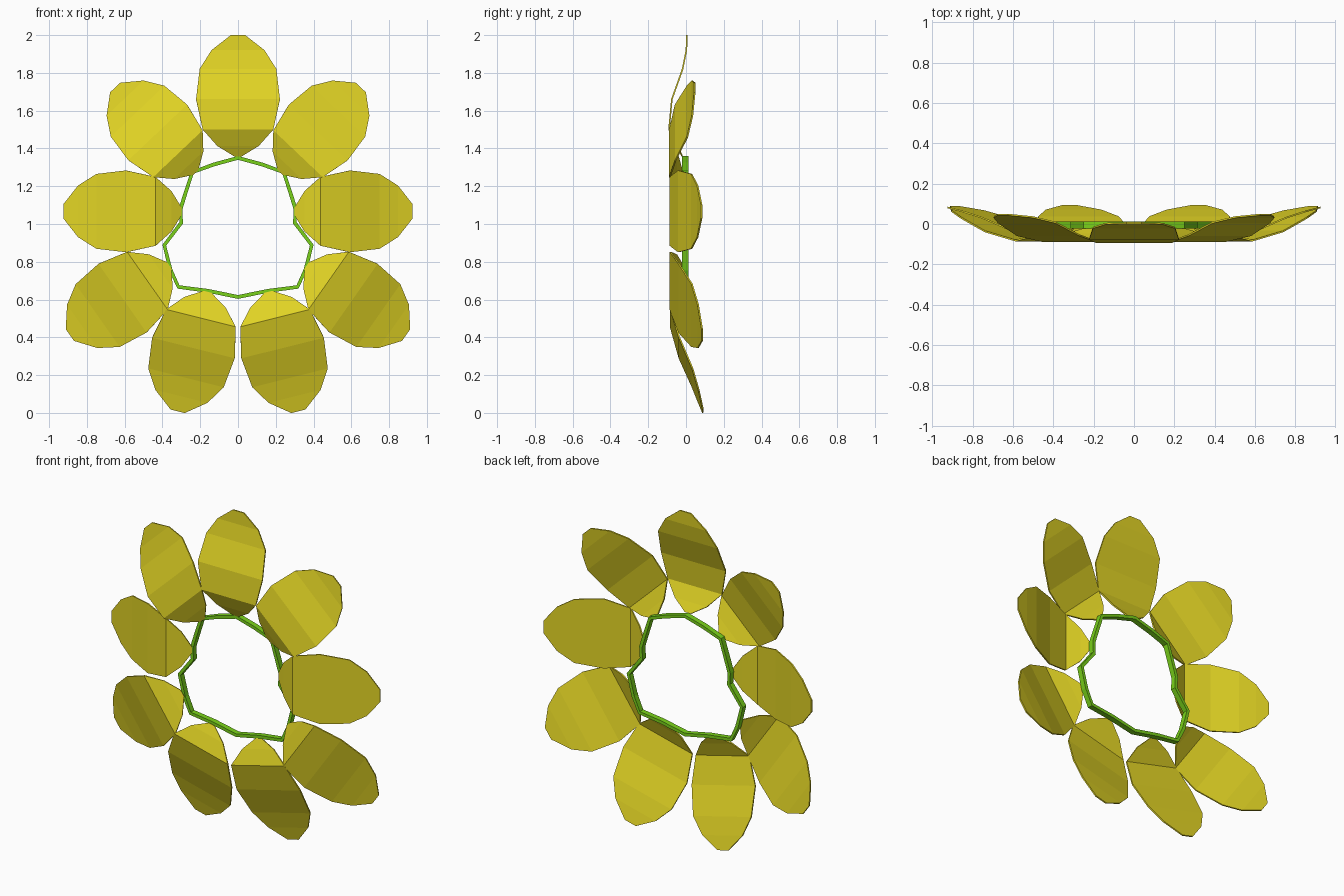
import bpy, math

if "Cube" in bpy.data.objects:
    bpy.data.objects.remove(bpy.data.objects["Cube"])

def material(name, col):
    m = bpy.data.materials.new(name)
    m.diffuse_color = (*col, 1)
    m.use_nodes = True
    m.node_tree.nodes["Principled BSDF"].inputs["Base Color"].default_value = m.diffuse_color
    return m

yellow = material("petal_yellow", (0.76, 0.66, 0.018))
green = material("stem_green", (0.19, 0.64, 0.01))

def make(name, verts, faces, mat):
    me = bpy.data.meshes.new(name)
    me.from_pydata(verts, [], faces)
    me.materials.append(mat)
    ob = bpy.data.objects.new(name, me)
    bpy.context.collection.objects.link(ob)
    return ob

# Petal stations: distance from base, half width, depth when flat, depth when tilted back
STATIONS = [(0, .02, -.02, -.025), (.055, .11, -.05, -.05), (.14, .187, -.09, -.082),
            (.30, .222, -.075, -.036), (.46, .203, -.018, .033), (.56, .14, .002, .066),
            (.64, .038, .005, .088)]

def petal(name, x, z, angle, tilt, scale=1, side=1):
    a = math.radians(angle)
    dx, dz = math.cos(a) * scale, math.sin(a) * scale
    verts = []
    for t, w, y0, y1 in STATIONS:
        y = y0 + (y1 - y0) * tilt
        for s in (-1, 1):
            verts.append((side * (x + dx * t - dz * w * s), y, z + dz * t + dx * w * s))
    faces = []
    for i in range(len(STATIONS) - 1):
        q = (2 * i, 2 * i + 2, 2 * i + 3, 2 * i + 1)
        faces.append(q if side > 0 else q[::-1])
    ob = make(name, verts, faces, yellow)
    mod = ob.modifiers.new("thickness", 'SOLIDIFY')
    mod.thickness = 0.008
    mod.offset = 0

# Nine petals: one on top, four mirrored pairs
petal("top_petal", 0, 1.36, 90, 0)
for name, x, z, ang, tilt, sc in [("upper_petal", .225, 1.274, 46.5, .5, .965),
                                  ("side_petal", .3, 1.067, 0, .93, .975),
                                  ("lower_petal", .365, .78, -35, .97, 1),
                                  ("bottom_petal", .162, .64, -76, 1.02, 1.015)]:
    petal(name + "_right", x, z, ang, tilt, sc)
    petal(name + "_left", x, z, ang, tilt, sc, -1)

# Green ring joining the petal bases: square-section irregular loop
half = [(0, 1.36), (.13, 1.325), (.25, 1.28), (.296, 1.14), (.314, 1.08), (.31, 1.01),
        (.4, .89), (.367, .755), (.32, .658), (.165, .637), (0, .604)]
loop = half + [(-x, z) for x, z in half[-2:0:-1]]
n = len(loop)
W, Y0, Y1 = 0.02, -0.022, 0.012
verts = []
for i, (x, z) in enumerate(loop):
    px, pz = loop[i - 1]
    qx, qz = loop[(i + 1) % n]
    tx, tz = qx - px, qz - pz
    l = math.hypot(tx, tz)
    ix, iz = x + tz / l * W, z - tx / l * W      # inward offset (loop runs clockwise)
    verts += [(x, Y0, z), (ix, Y0, iz), (ix, Y1, iz), (x, Y1, z)]
faces = []
for i in range(n):
    a, b = 4 * i, 4 * ((i + 1) % n)
    for k in range(4):
        m = (k + 1) % 4
        faces.append((a + k, a + m, b + m, b + k))
make("green_ring", verts, faces, green)
